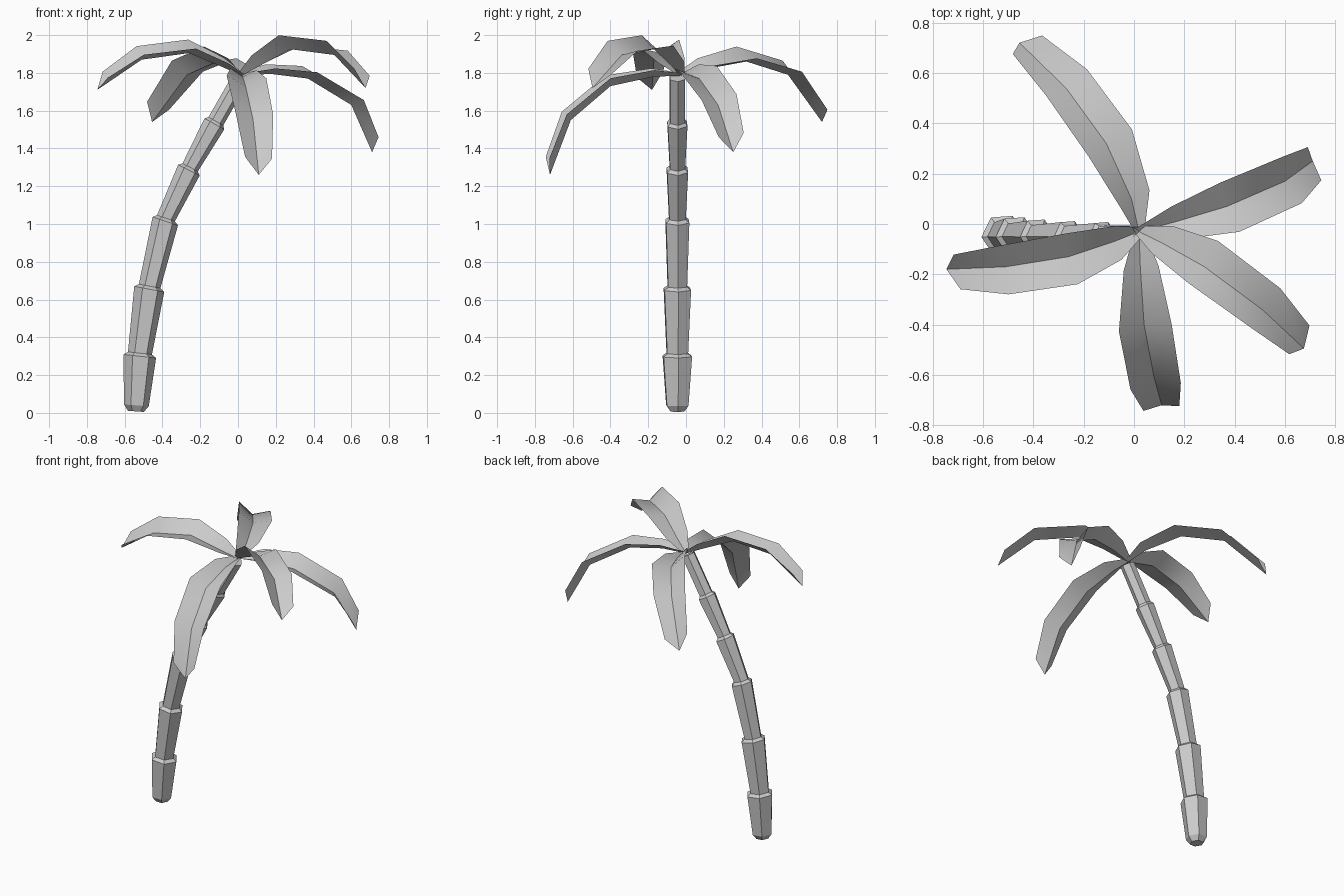
import bpy, bmesh, math
from mathutils import Vector, Matrix

if "Cube" in bpy.data.objects:
    bpy.data.objects.remove(bpy.data.objects["Cube"])


def finish(bm, name):
    mesh = bpy.data.meshes.new(name)
    bm.to_mesh(mesh)
    bm.free()
    obj = bpy.data.objects.new(name, mesh)
    bpy.context.collection.objects.link(obj)
    return obj


def trunk():
    # joints: x, z, wide radius below the joint, narrow radius above it
    joints = [(-0.52, 0.30, 0.087, 0.064), (-0.47, 0.655, 0.081, 0.058),
              (-0.385, 1.015, 0.071, 0.05), (-0.26, 1.285, 0.064, 0.046),
              (-0.125, 1.53, 0.06, 0.045)]
    rings = [(-0.54, 0.008, 0.042), (-0.538, 0.04, 0.066)]
    px, pz = -0.54, 0.0
    for x, z, wide, narrow in joints:
        d = Vector((x - px, z - pz)).normalized() * 0.016
        rings += [(x, z, wide), (x + d.x, z + d.y, narrow)]
        px, pz = x, z
    rings.append((0.015, 1.775, 0.045))

    bm = bmesh.new()
    prev = None
    for i, (x, z, r) in enumerate(rings):
        a, b = rings[max(i - 2, 0)], rings[min(i + 2, len(rings) - 1)]
        t = Vector((b[0] - a[0], b[1] - a[1])).normalized()
        u, v = Vector((t.y, 0, -t.x)), Vector((0, 1, 0))
        c = Vector((x, -0.046, z))
        ang = [math.radians(4 + 60 * k) for k in range(6)]
        ring = [bm.verts.new(c + r * (u * math.cos(k) + v * math.sin(k))) for k in ang]
        if prev:
            for k in range(6):
                m = (k + 1) % 6
                bm.faces.new((prev[k], prev[m], ring[m], ring[k]))
        else:
            bm.faces.new(ring[::-1])
        prev = ring
    bm.faces.new(prev)
    finish(bm, "trunk")


def frond(name, roll, path):
    # channel-shaped leaf: low midrib with two raised edges
    pts = [Vector((0.02, -0.03, 1.785))] + [Vector(p) for p in path]
    widths = [0.02, 0.07, 0.106, 0.101, 0.072]
    rises = [0.015, 0.04, 0.05, 0.05, 0.045]
    setback = [0, 0, 0.01, 0.01, 0.08]
    heading = pts[-1] - pts[0]
    heading.z = 0
    heading.normalize()
    side = Matrix.Rotation(math.radians(-roll), 3, heading) @ Vector((heading.y, -heading.x, 0))

    bm = bmesh.new()
    rows = []
    for i, p in enumerate(pts):
        t = (pts[min(i + 1, 4)] - pts[max(i - 1, 0)]).normalized()
        c = p + side.cross(t).normalized() * rises[i] - t * setback[i]
        rows.append([bm.verts.new(q) for q in (c - side * widths[i], p, c + side * widths[i])])
    for a, b in zip(rows, rows[1:]):
        for k in (0, 1):
            bm.faces.new((a[k], a[k + 1], b[k + 1], b[k])).smooth = True
        bm.edges.get((a[1], b[1])).smooth = False
    finish(bm, name)


trunk()

# fronds: midrib points from the crown to the tip; positive roll lifts the right edge
frond("frond_back", -17, [(-0.01, 0.10, 1.82), (-0.11, 0.32, 1.86), (-0.27, 0.54, 1.79), (-0.455, 0.72, 1.54)])
frond("frond_right_back", -9, [(0.17, 0.01, 1.795), (0.37, 0.07, 1.77), (0.60, 0.17, 1.63), (0.71, 0.25, 1.38)])
frond("frond_right_front", 15, [(0.12, -0.08, 1.84), (0.28, -0.17, 1.925), (0.51, -0.34, 1.895), (0.675, -0.495, 1.72)])
frond("frond_front", 4, [(0.025, -0.17, 1.78), (0.04, -0.40, 1.73), (0.08, -0.61, 1.55), (0.11, -0.72, 1.26)])
frond("frond_left", 13, [(-0.08, -0.07, 1.83), (-0.26, -0.13, 1.905), (-0.51, -0.17, 1.87), (-0.745, -0.18, 1.71)])
